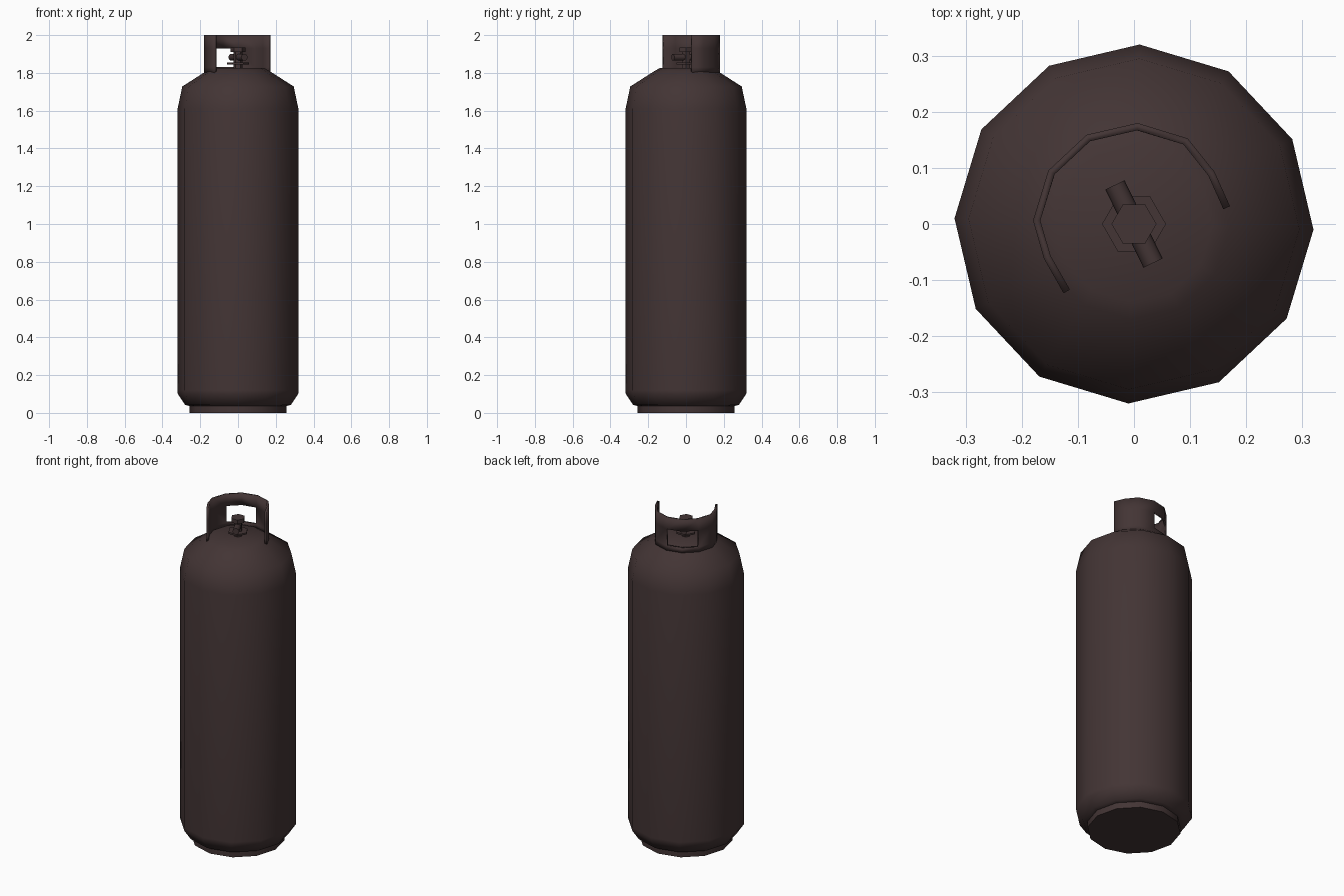
import bpy, bmesh, math
from mathutils import Matrix

if "Cube" in bpy.data.objects:
    bpy.data.objects.remove(bpy.data.objects["Cube"])

ROT = math.radians(-1.8)   # slight twist of the 12-sided body

paint = bpy.data.materials.new("dark brown paint")
paint.diffuse_color = (0.056, 0.035, 0.035, 1)
paint.use_nodes = True
paint.node_tree.nodes["Principled BSDF"].inputs["Base Color"].default_value = paint.diffuse_color


def finish(name, bm, angle=40):
    me = bpy.data.meshes.new(name)
    bm.to_mesh(me)
    bm.free()
    ob = bpy.data.objects.new(name, me)
    bpy.context.collection.objects.link(ob)
    me.materials.append(paint)
    bpy.ops.object.select_all(action='DESELECT')
    ob.select_set(True)
    bpy.context.view_layer.objects.active = ob
    bpy.ops.object.shade_smooth_by_angle(angle=math.radians(angle))
    return ob


def lathe(name, profile, sides, rot=0.0, angle=40):
    """Rings of (radius, z) from bottom to top, capped at both ends."""
    bm = bmesh.new()
    rings = [[bm.verts.new((r * math.cos(rot + math.tau * i / sides),
                            r * math.sin(rot + math.tau * i / sides), z))
              for i in range(sides)] for r, z in profile]
    for a, b in zip(rings, rings[1:]):
        for i in range(sides):
            j = (i + 1) % sides
            bm.faces.new((a[i], a[j], b[j], b[i]))
    bm.faces.new(rings[0][::-1])
    bm.faces.new(rings[-1])
    return finish(name, bm, angle)


# tank body and foot ring
lathe("tank_body", [(0.25, 0.035), (0.28, 0.042), (0.319, 0.10), (0.32, 0.12),
                    (0.32, 1.61), (0.295, 1.728), (0.17, 1.808),
                    (0.14, 1.825)], 12, ROT, 50)
lathe("foot_ring", [(0.256, 0.0), (0.256, 0.04)], 12, ROT)

# guard collar: open arc with a hand hole through its two middle segments
arc = [(0.174, 10.5), (0.171, 33), (0.18, 58), (0.18, 88), (0.18, 118),
       (0.18, 148), (0.18, 178), (0.172, 201), (0.176, 224.5)]
heights = [1.80, 1.83, 1.93, 2.0]
bm = bmesh.new()
cols = [[bm.verts.new((r * math.cos(math.radians(a)),
                       r * math.sin(math.radians(a)), z)) for z in heights]
        for r, a in arc]
for s in range(len(arc) - 1):
    for h in range(3):
        if h == 1 and s in (3, 4):
            continue
        p, q = cols[s], cols[s + 1]
        bm.faces.new((p[h], q[h], q[h + 1], p[h + 1]))
collar = finish("guard_collar", bm)
mod = collar.modifiers.new("thickness", 'SOLIDIFY')
mod.thickness = 0.013
mod.offset = -1

# valve: stem, flange and hand wheel, all hexagonal
lathe("valve_stem", [(0.024, 1.81), (0.024, 1.92)], 6)
lathe("valve_flange", [(0.057, 1.845), (0.057, 1.855)], 6)
lathe("valve_wheel", [(0.04, 1.91), (0.04, 1.935)], 6)

# gas outlet: round bar across the stem
bm = bmesh.new()
bmesh.ops.create_cone(
    bm, cap_ends=True, segments=10, radius1=0.019, radius2=0.019, depth=0.155,
    matrix=Matrix.Translation((0, 0, 1.883))
    @ Matrix.Rotation(math.radians(-64), 4, 'Z')
    @ Matrix.Rotation(math.pi / 2, 4, 'Y'))
finish("valve_outlet", bm)
